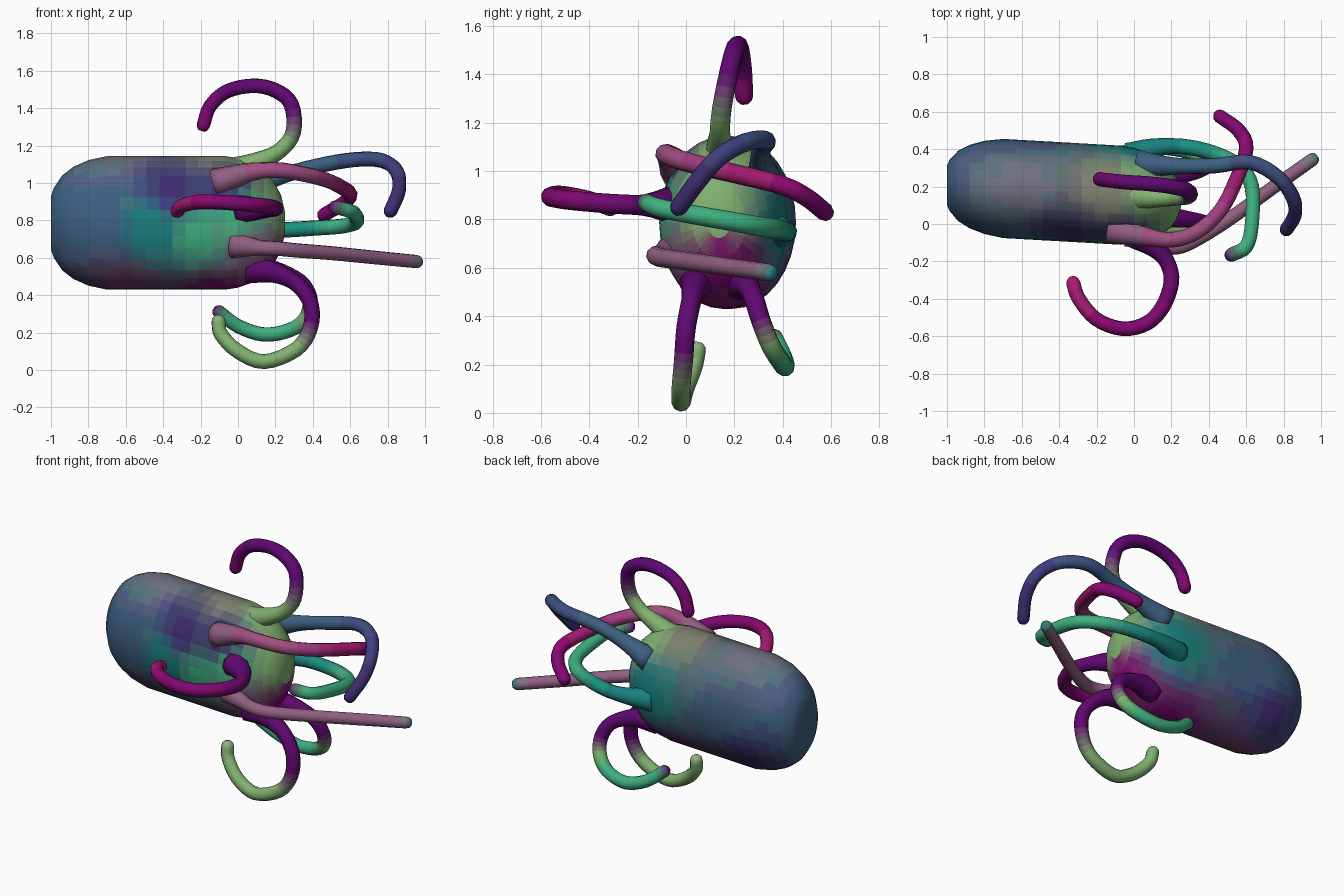
import bpy, bmesh, math
from mathutils import Vector, Quaternion

if "Cube" in bpy.data.objects:
    bpy.data.objects.remove(bpy.data.objects["Cube"])

mats = {}


def material(rgb):
    """Cached material; the colour (sRGB) is rounded so that few are needed."""
    key = tuple(round(c * 16) / 16 for c in rgb)
    if key not in mats:
        m = bpy.data.materials.new("tint_%d" % len(mats))
        m.diffuse_color = (*[c ** 2.2 for c in key], 1)
        m.use_nodes = True
        m.node_tree.nodes["Principled BSDF"].inputs["Base Color"].default_value = m.diffuse_color
        mats[key] = m
    return mats[key]


def loft(name, rings, sides, colour):
    """Skin rings (centre, u, v); colour(t, point) tints each face."""
    bm = bmesh.new()
    loops = []
    for c, u, v in rings:
        loops.append([bm.verts.new(c + u * math.cos(a) + v * math.sin(a))
                      for a in (2 * math.pi * k / sides for k in range(sides))])
    slots = []

    def tint(face, t):
        m = material(colour(t, face.calc_center_median()))
        if m not in slots:
            slots.append(m)
        face.material_index = slots.index(m)
        face.smooth = True

    for i in range(len(loops) - 1):
        a, b = loops[i], loops[i + 1]
        for k in range(sides):
            n = (k + 1) % sides
            tint(bm.faces.new((a[k], a[n], b[n], b[k])), i / (len(loops) - 1))
    tint(bm.faces.new(loops[0][::-1]), 0)
    tint(bm.faces.new(loops[-1]), 1)
    bmesh.ops.recalc_face_normals(bm, faces=bm.faces)
    mesh = bpy.data.meshes.new(name)
    bm.to_mesh(mesh)
    bm.free()
    for m in slots:
        mesh.materials.append(m)
    ob = bpy.data.objects.new(name, mesh)
    bpy.context.collection.objects.link(ob)
    return ob


def spline(pts, steps=4):
    """Catmull-Rom curve through the points."""
    p = [Vector(q) for q in pts]
    p = [2 * p[0] - p[1]] + p + [2 * p[-1] - p[-2]]
    out = []
    for i in range(1, len(p) - 2):
        a, b, c, d = p[i - 1:i + 3]
        for s in range(steps):
            t = s / steps
            out.append(0.5 * (2 * b + (c - a) * t + (2 * a - 5 * b + 4 * c - d) * t * t
                              + (3 * b - a - 3 * c + d) * t ** 3))
    return out + [p[-2]]


def tentacle(name, pts, stops, r=0.042):
    path = spline(pts)
    n = len(path)
    rings, prev, u = [], None, None
    for i, c in enumerate(path):
        d = (path[min(i + 1, n - 1)] - path[max(i - 1, 0)]).normalized()
        if prev is None:
            u = d.orthogonal().normalized()
        else:
            u.rotate(prev.rotation_difference(d))
        prev = d
        t = i / (n - 1)
        rad = r * (1.04 - 0.14 * t) + 0.035 * max(0, 1 - t / 0.22) ** 1.5  # flared root
        rings.append((c, u * rad, d.cross(u) * rad))
    # rounded tip
    for f, s in ((0.5, 0.85), (0.85, 0.5)):
        rings.append((path[-1] + prev * rad * f, u * rad * s, prev.cross(u) * rad * s))

    def colour(t, _):
        x = t * (len(stops) - 1)
        i = min(int(x), len(stops) - 2)
        return Vector(stops[i]).lerp(Vector(stops[i + 1]), x - i)
    return loft(name, rings, 10, colour)


BLUE, NAVY = (.27, .39, .50), (.24, .21, .46)
TEAL, GREEN, LEAF = (.13, .50, .53), (.28, .68, .47), (.50, .70, .46)
PURPLE, PLUM, MAGENTA = (.40, .08, .46), (.48, .08, .44), (.64, .10, .44)
PINK, MAUVE, TAN = (.64, .29, .50), (.54, .40, .49), (.50, .48, .43)

# Body: elliptical capsule, patched with colour by blending nearby anchors
anchors = [((-1, .2, .8), BLUE), ((-.75, -.06, .8), BLUE), ((-.6, .45, .8), BLUE),
           ((-.6, .2, 1.14), (.42, .45, .48)), ((-.15, .15, 1.14), TAN), ((.08, .2, 1.1), LEAF),
           ((-.2, -.1, .72), GREEN), ((-.45, -.08, .75), TEAL), ((0, -.1, .82), GREEN),
           ((-.08, -.06, .98), NAVY), ((-.35, -.03, .97), NAVY), ((.1, -.08, .62), MAUVE),
           ((-.6, .1, .45), (.42, .26, .40)), ((-.1, .15, .43), PLUM), ((.2, .15, .6), PLUM),
           ((.22, .1, .85), LEAF), ((0, .38, .8), TEAL), ((-.7, .4, .6), NAVY)]


def body_colour(_, p):
    total, col = 0, Vector((0, 0, 0))
    for q, c in anchors:
        w = 1 / ((p - Vector(q)).length_squared + .002) ** 2
        total += w
        col += Vector(c) * w
    return col / total


profile = [(-1, .40), (-.985, .52), (-.94, .71), (-.88, .84), (-.80, .94), (-.70, 1)]
profile += [(-.70 + .07 * i, 1) for i in range(1, 10)]
profile += [(0, .97), (.07, .90), (.14, .76), (.19, .62), (.23, .42), (.25, .18)]
rings = [(Vector((x, .15 - .057 * x, .787)), Vector((0, .265 * s, 0)), Vector((0, 0, .357 * s)))
         for x, s in profile]
loft("body", rings, 32, body_colour)

# Tentacles around the open end
tentacle("top_tentacle", [(-.02, .15, 1.06), (.1, .14, 1.11), (.22, .14, 1.17), (.295, .15, 1.27),
         (.285, .18, 1.42), (.2, .20, 1.495), (.08, .215, 1.52), (-.06, .225, 1.49),
         (-.15, .235, 1.41), (-.185, .24, 1.31)],
         [LEAF, LEAF, LEAF, PURPLE, PURPLE, PURPLE, PURPLE, PLUM, PLUM])
tentacle("upper_back_tentacle", [(.03, .32, .97), (.2, .31, 1.03), (.42, .31, 1.09), (.62, .33, 1.125),
         (.77, .25, 1.12), (.85, .14, 1.06), (.86, .05, .96), (.815, -.03, .85)],
         [BLUE, (.26, .36, .52), (.24, .30, .50), NAVY, (.27, .16, .45)], .041)
tentacle("upper_front_tentacle", [(-.12, -.03, 1.0), (.05, -.065, 1.055), (.2, -.085, 1.07),
         (.34, -.04, 1.05), (.46, .07, 1.02), (.54, .22, .985), (.6, .40, .94), (.56, .50, .89),
         (.46, .575, .83)], [MAUVE, PINK, PINK, MAGENTA, PLUM, PLUM])
tentacle("back_tentacle", [(-.02, .36, .75), (.1, .405, .75), (.25, .415, .75), (.42, .38, .76),
         (.56, .31, .77), (.63, .20, .79), (.63, 0, .825), (.6, -.12, .85), (.52, -.165, .87)],
         [TEAL, TEAL, (.13, .56, .52), GREEN, GREEN, GREEN, GREEN, PURPLE])
tentacle("front_tentacle", [(.02, -.06, .86), (.12, -.13, .86), (.18, -.21, .86), (.2, -.31, .865),
         (.155, -.44, .875), (.07, -.53, .885), (-.06, -.56, .895), (-.2, -.51, .9),
         (-.295, -.4, .88), (-.325, -.315, .85)],
         [PURPLE, PURPLE, PLUM, PLUM, MAGENTA, (.68, .15, .42)])
tentacle("straight_tentacle", [(-.02, -.05, .67), (.1, -.10, .655), (.21, -.125, .65), (.31, -.095, .64),
         (.5, .02, .625), (.75, .2, .60), (.955, .345, .58)],
         [MAUVE, MAUVE, MAUVE, MAUVE, MAUVE, MAUVE, MAUVE, MAUVE, TEAL], .04)
tentacle("lower_front_tentacle", [(.05, .05, .54), (.2, .035, .52), (.32, .02, .455), (.39, 0, .35),
         (.385, -.01, .22), (.31, -.02, .11), (.14, -.02, .045), (0, -.005, .10), (-.09, .03, .19),
         (-.105, .045, .26)], [PURPLE, PURPLE, PURPLE, PURPLE, LEAF, LEAF, LEAF, LEAF, (.56, .70, .48)])
tentacle("lower_back_tentacle", [(.05, .22, .54), (.2, .25, .53), (.33, .28, .475), (.385, .31, .38),
         (.365, .35, .28), (.28, .39, .215), (.14, .41, .19), (0, .40, .235), (-.1, .365, .31)],
         [PURPLE, PURPLE, PURPLE, PURPLE, LEAF, GREEN, GREEN, GREEN, GREEN, PURPLE])
